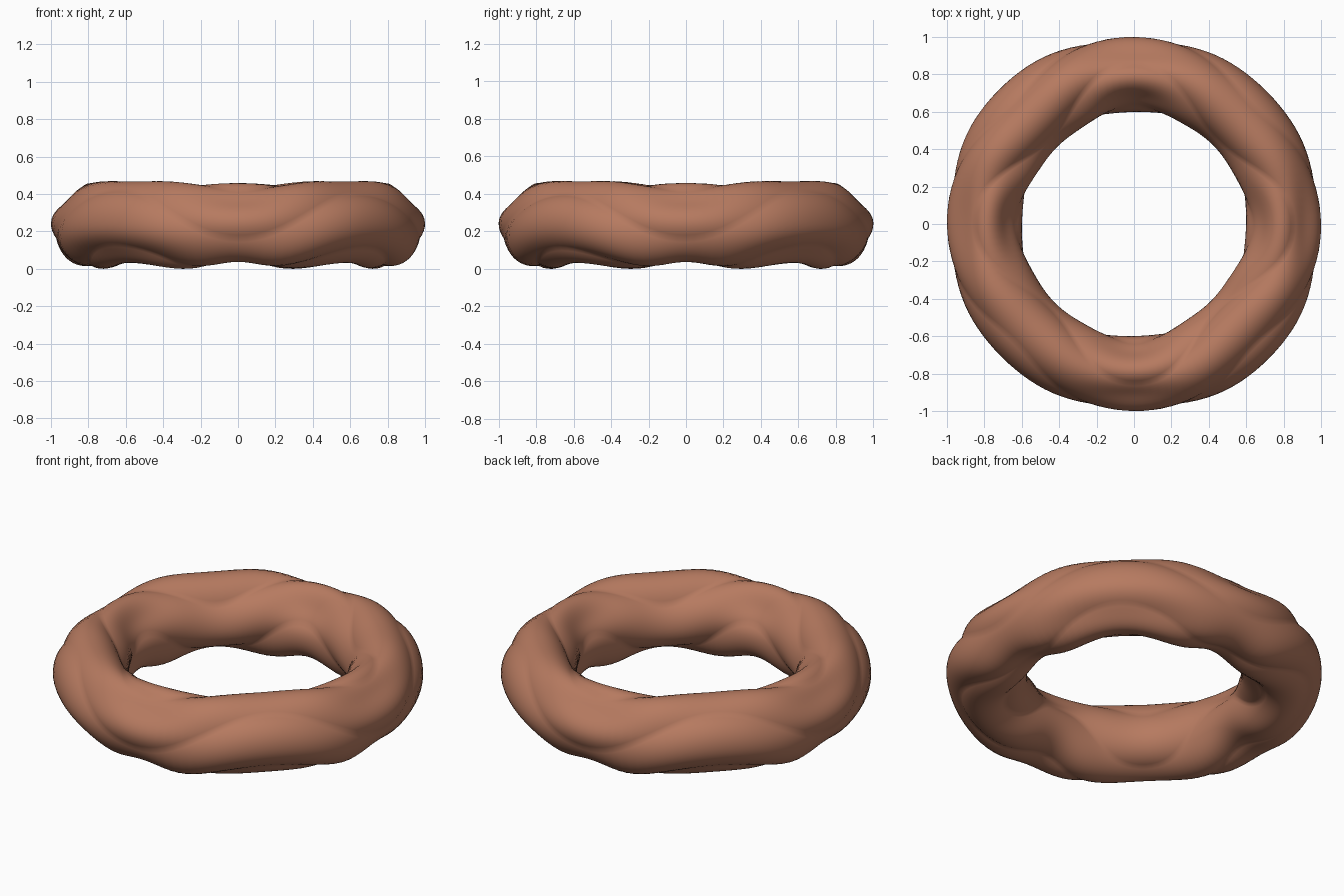
import bpy
import bmesh
from math import sin, cos, pi, radians

cube = bpy.data.objects.get("Cube")
if cube:
    bpy.data.objects.remove(cube, do_unlink=True)

RING_STEPS, TUBE_STEPS = 128, 64
RING_RADIUS, TUBE_WIDTH, TUBE_HEIGHT = 0.80, 0.205, 0.243

# Baked clay colour
clay = bpy.data.materials.new("terracotta brown")
clay.use_nodes = True
colour = (0.47, 0.195, 0.117, 1)
clay.diffuse_color = colour
shader = clay.node_tree.nodes["Principled BSDF"]
shader.inputs["Base Color"].default_value = colour
shader.inputs["Roughness"].default_value = 0.8


def ring_point(phi, v):
    """Point on the tube: four soft strands weave up and down around it."""
    u = phi - pi / 4
    theta = v + radians(-25 + 2.5 * cos(2 * u) + 37.5 * cos(4 * u))
    crease = 0.11 - 0.03 * cos(2 * u)
    swell = 1 - crease * (1 - abs(cos(2 * v)))
    knot = sin(2 * u) ** 2
    shoulder = sin(2 * theta) ** 2
    if sin(theta) > 0:
        # Pinched shoulders where the strands cross
        swell *= 1 - 0.2 * knot ** 2 * shoulder
    else:
        # Scalloped underside, undercut below the outer bulges
        scallop = (1 - knot) ** 2 + knot ** 6
        swell *= 1 - 0.2 * scallop * sin(theta) ** 2
        swell *= 1 - 0.13 * cos(u) ** 4 * shoulder * (cos(theta) > 0)
    width = TUBE_WIDTH * (1 + 0.07 * sin(u) ** 4)
    r = RING_RADIUS + width * swell * cos(theta)
    return r * cos(phi), r * sin(phi), TUBE_HEIGHT * swell * sin(theta)


# Ring of intertwined strands
bm = bmesh.new()
loops = [[bm.verts.new(ring_point(2 * pi * i / RING_STEPS, 2 * pi * j / TUBE_STEPS))
          for j in range(TUBE_STEPS)] for i in range(RING_STEPS)]
for i in range(RING_STEPS):
    a, b = loops[i], loops[(i + 1) % RING_STEPS]
    for j in range(TUBE_STEPS):
        k = (j + 1) % TUBE_STEPS
        bm.faces.new((a[j], b[j], b[k], a[k]))

# Stand the ring on the ground
low = min(v.co.z for v in bm.verts)
bmesh.ops.translate(bm, verts=bm.verts, vec=(0, 0, -low))
bmesh.ops.recalc_face_normals(bm, faces=bm.faces)

mesh = bpy.data.meshes.new("twisted_ring")
bm.to_mesh(mesh)
bm.free()
mesh.materials.append(clay)
ring = bpy.data.objects.new("twisted_ring", mesh)
bpy.context.collection.objects.link(ring)
bpy.ops.object.select_all(action="DESELECT")
ring.select_set(True)
bpy.context.view_layer.objects.active = ring
bpy.ops.object.shade_smooth_by_angle(angle=radians(40))
